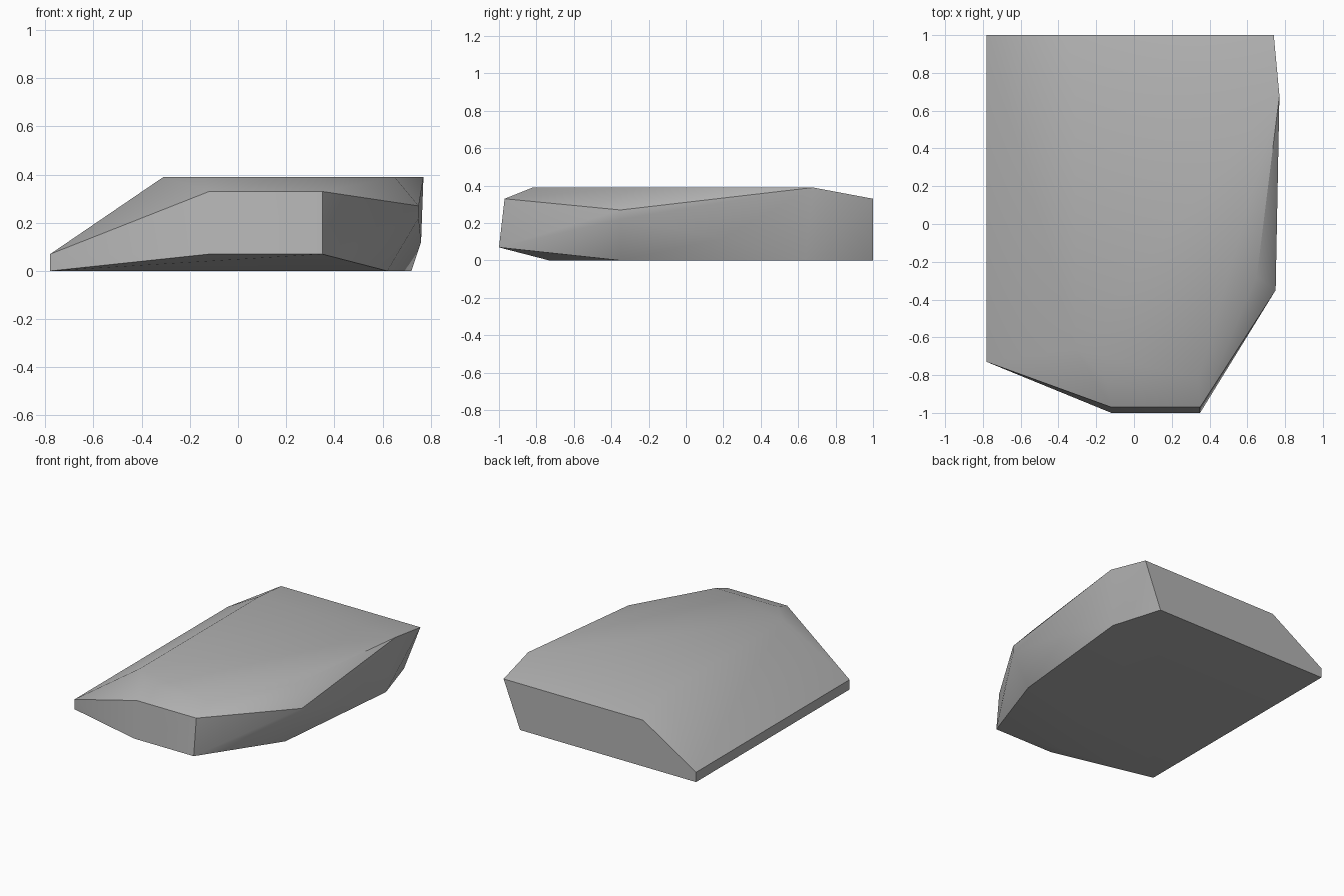
import bpy
import bmesh
import math

cube = bpy.data.objects.get("Cube")
if cube:
    bpy.data.objects.remove(cube, do_unlink=True)


def make_material(name, value):
    mat = bpy.data.materials.new(name)
    mat.use_nodes = True
    colour = (value, value, value, 1.0)
    mat.diffuse_color = colour
    mat.node_tree.nodes["Principled BSDF"].inputs["Base Color"].default_value = colour
    return mat


def hull_object(name, corners, mat, smooth_angle):
    """Wrap a closed faceted solid around the given corners."""
    bm = bmesh.new()
    for corner in corners:
        bm.verts.new(corner)
    result = bmesh.ops.convex_hull(bm, input=bm.verts[:])
    loose = {v for v in result["geom_interior"] + result["geom_unused"]
             if isinstance(v, bmesh.types.BMVert)}
    bmesh.ops.delete(bm, geom=list(loose), context='VERTS')
    bmesh.ops.dissolve_limit(bm, angle_limit=math.radians(1),
                             verts=bm.verts[:], edges=bm.edges[:])
    bmesh.ops.recalc_face_normals(bm, faces=bm.faces[:])
    mesh = bpy.data.meshes.new(name)
    bm.to_mesh(mesh)
    bm.free()
    mesh.materials.append(mat)
    obj = bpy.data.objects.new(name, mesh)
    bpy.context.collection.objects.link(obj)
    bpy.ops.object.select_all(action='DESELECT')
    obj.select_set(True)
    bpy.context.view_layer.objects.active = obj
    bpy.ops.object.shade_smooth_by_angle(angle=math.radians(smooth_angle))
    return obj


# Flat outlines of the slab, each lying at one height
TOP, SHOULDER, LIP = 0.39, 0.33, 0.07
outlines = {
    TOP: [(-0.31, -0.66), (-0.15, -0.82), (0.34, -0.82),
          (0.65, -0.28), (0.77, 0.68), (-0.31, 0.68)],
    SHOULDER: [(-0.12, -0.97), (0.35, -0.97), (0.74, 1), (-0.36, 1)],
    LIP: [(-0.78, -0.73), (-0.12, -1), (0.35, -1), (-0.78, 1)],
    0: [(-0.78, -0.73), (0.62, -0.35), (0.72, 0.64), (0.61, 1), (-0.78, 1)],
}
corners = [(x, y, z) for z, outline in outlines.items() for x, y in outline]

# Bulge along the left flank
corners += [(0.75, -0.35, 0.27), (0.75, -0.35, 0.22), (0.76, 0.2, 0.12)]

stone = make_material("stone grey", 0.45)
hull_object("rock_slab", corners, stone, 40)
